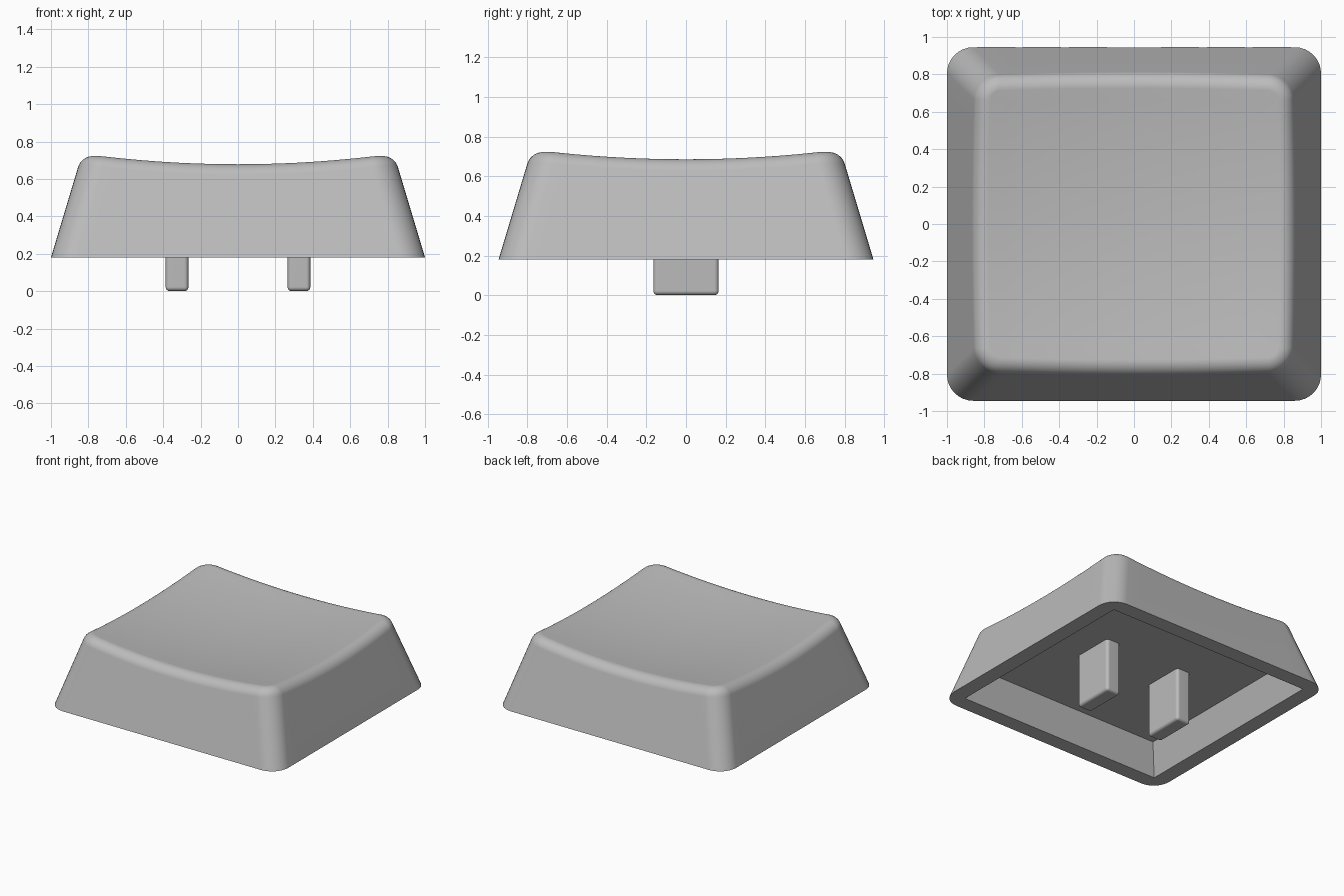
import bpy, bmesh, math
from mathutils import Vector

if "Cube" in bpy.data.objects:
    bpy.data.objects.remove(bpy.data.objects["Cube"])

HX, HY = 1.0, 0.945        # half sizes of the base
Z_BASE, Z_CEIL = 0.18, 0.417
SLOPE = 0.30               # inward lean of the walls per unit of height
FILLET = 0.08              # rounding of the top edge
ARC, SIDE = 8, 14          # segments per corner and per side
LEAN = math.atan(SLOPE)

grey = bpy.data.materials.new("light_grey")
grey.diffuse_color = (0.5, 0.5, 0.5, 1)
grey.use_nodes = True
grey.node_tree.nodes["Principled BSDF"].inputs["Base Color"].default_value = grey.diffuse_color


def dish(x, y):
    return 0.633 + 0.084 * (x * x + y * y)


def ring(inset, radius):
    """Rounded rectangle as (point, outward normal) pairs, counter-clockwise."""
    corners = []
    for q, (sx, sy) in enumerate([(1, 1), (-1, 1), (-1, -1), (1, -1)]):
        centre = Vector((sx * (HX - inset - radius), sy * (HY - inset - radius)))
        arc = []
        for i in range(ARC + 1):
            a = (q + i / ARC) * math.pi / 2
            n = Vector((math.cos(a), math.sin(a)))
            arc.append((centre + radius * n, n))
        corners.append(arc)
    out = []
    for q in range(4):
        out += corners[q]
        (a, n), (b, _) = corners[q][-1], corners[(q + 1) % 4][0]
        out += [(a.lerp(b, i / SIDE), n) for i in range(1, SIDE)]
    return out


def finish(bm, name):
    bmesh.ops.recalc_face_normals(bm, faces=bm.faces)
    me = bpy.data.meshes.new(name)
    bm.to_mesh(me)
    bm.free()
    me.materials.append(grey)
    ob = bpy.data.objects.new(name, me)
    bpy.context.collection.objects.link(ob)
    bpy.ops.object.select_all(action='DESELECT')
    bpy.context.view_layer.objects.active = ob
    ob.select_set(True)
    bpy.ops.object.shade_smooth_by_angle(angle=math.radians(32))
    mod = ob.modifiers.new("even_shading", 'WEIGHTED_NORMAL')
    mod.keep_sharp = True
    return ob


def bridge(bm, a, b):
    n = len(a)
    for i in range(n):
        j = (i + 1) % n
        bm.faces.new((a[i], a[j], b[j], b[i]))


# Cap shell
bm = bmesh.new()
base = [bm.verts.new((p.x, p.y, Z_BASE)) for p, _ in ring(0, 0.14)]
count = len(base)

# Centres of the edge rounding, following the dished top down the leaning walls
centres = []
for i in range(count):
    z = 0.62
    for _ in range(5):
        p, n = ring(SLOPE * (z - Z_BASE) + FILLET / math.cos(LEAN), 0.06)[i]
        z = dish(p.x, p.y) - FILLET
    centres.append((p, n, z))

# Walls and rounded top edge
last = base
for s in range(9):
    t = LEAN + (math.radians(97) - LEAN) * s / 8
    cur = []
    for p, n, z in centres:
        q = p + n * FILLET * math.cos(t)
        cur.append(bm.verts.new((q.x, q.y, z + FILLET * math.sin(t))))
    bridge(bm, last, cur)
    last = cur

# Dished top surface
edge = [v.co.copy() for v in last]
for s in range(9, 0, -1):
    f = s / 10
    cur = [bm.verts.new((c.x * f, c.y * f, dish(c.x * f, c.y * f))) for c in edge]
    bridge(bm, last, cur)
    last = cur
middle = bm.verts.new((0, 0, dish(0, 0)))
for i in range(count):
    bm.faces.new((last[i], last[(i + 1) % count], middle))

# Flat rim and square-cornered hollow underneath
def corners(inset, z):
    x, y = HX - inset, HY - inset
    return [bm.verts.new((sx * x, sy * y, z))
            for sx, sy in [(1, 1), (-1, 1), (-1, -1), (1, -1)]]


lip = corners(0.12, Z_BASE)
ceiling = corners(0.12 + SLOPE * (Z_CEIL - Z_BASE), Z_CEIL)
step = ARC + SIDE
for q in range(4):
    outer = [base[(q * step + i) % count] for i in range(step + 1)]
    bm.faces.new(outer + [lip[(q + 1) % 4], lip[q]])
bridge(bm, lip, ceiling)
bm.faces.new(ceiling)
finish(bm, "cap_shell")

# Two mounting prongs
for side, x in (("left", -0.326), ("right", 0.326)):
    bm = bmesh.new()
    bmesh.ops.create_cube(bm, size=1)
    top = Z_CEIL + 0.03
    for v in bm.verts:
        v.co = (x + v.co.x * 0.122, v.co.y * 0.33, (v.co.z + 0.5) * top)
    bmesh.ops.bevel(bm, geom=bm.edges[:], offset=0.022, segments=4,
                    profile=0.5, affect='EDGES')
    finish(bm, side + "_prong")
